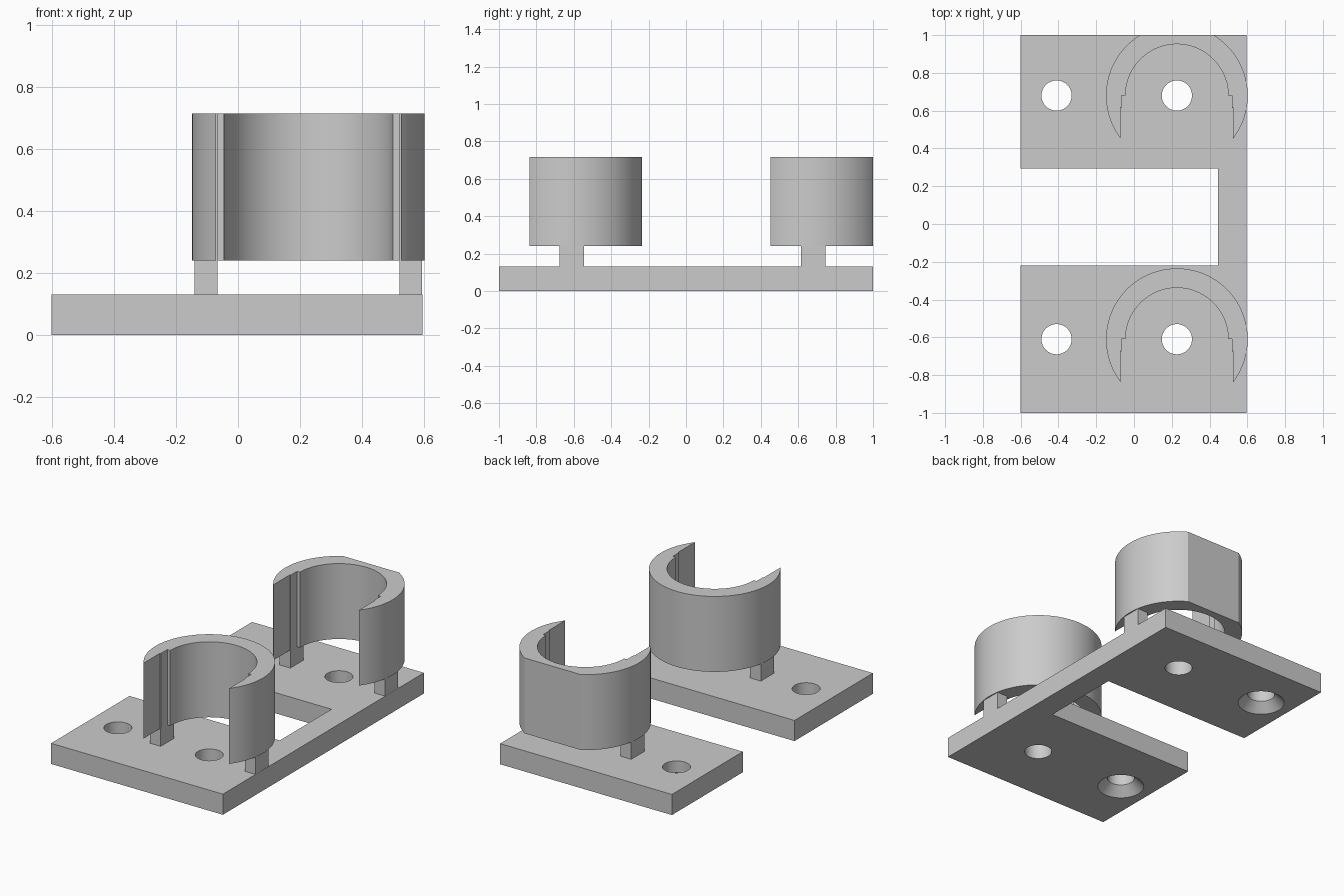
import bpy, bmesh, math

cube = bpy.data.objects.get("Cube")
if cube:
    bpy.data.objects.remove(cube, do_unlink=True)

grey = bpy.data.materials.new("plain grey")
grey.use_nodes = True
colour = (0.6, 0.6, 0.6, 1)
grey.diffuse_color = colour
grey.node_tree.nodes["Principled BSDF"].inputs["Base Color"].default_value = colour

BASE_TOP, CLIP_BOTTOM, CLIP_TOP = 0.13, 0.24, 0.715
LEFT, RIGHT = -0.602, 0.595
CLIP_X, HOLE_X = 0.227, -0.41
CLIP_YS = {"front": -0.61, "back": 0.68}
OUTER, INNER, HOLE = 0.375, 0.272, 0.08


def add_object(name, bm):
    bmesh.ops.recalc_face_normals(bm, faces=bm.faces)
    mesh = bpy.data.meshes.new(name)
    bm.to_mesh(mesh)
    bm.free()
    mesh.materials.append(grey)
    obj = bpy.data.objects.new(name, mesh)
    bpy.context.collection.objects.link(obj)
    return obj


def select(obj):
    bpy.ops.object.select_all(action='DESELECT')
    obj.select_set(True)
    bpy.context.view_layer.objects.active = obj


def smooth(obj):
    select(obj)
    bpy.ops.object.shade_smooth_by_angle(angle=math.radians(20))


def prism(name, outline, z0, z1):
    """Extrude a plan outline from z0 up to z1."""
    bm = bmesh.new()
    face = bm.faces.new([bm.verts.new((x, y, z0)) for x, y in outline])
    top = bmesh.ops.extrude_face_region(bm, geom=[face])["geom"]
    verts = [v for v in top if isinstance(v, bmesh.types.BMVert)]
    bmesh.ops.translate(bm, verts=verts, vec=(0, 0, z1 - z0))
    return add_object(name, bm)


def box(name, x0, x1, y0, y1, z0, z1):
    return prism(name, [(x0, y0), (x1, y0), (x1, y1), (x0, y1)], z0, z1)


def arc(radius, start, end, steps):
    angles = [start + (end - start) * i / steps for i in range(steps + 1)]
    return [(radius * math.cos(a), radius * math.sin(a)) for a in angles]


def cut_hole(target, x, y, countersunk):
    """Drill a round hole, optionally with a cone opening underneath."""
    bm = bmesh.new()
    shapes = [(HOLE, HOLE, -0.1, 0.3)]
    if countersunk:
        shapes = [(HOLE + 0.076, HOLE, -0.02, 0.056), (HOLE, HOLE, 0.056, 0.3)]
    rings = [(shapes[0][0], shapes[0][2])] + [(s[1], s[3]) for s in shapes]
    loops = [[bm.verts.new((x + px, y + py, z))
              for px, py in arc(r, 0, math.tau, 48)[:-1]] for r, z in rings]
    for low, high in zip(loops, loops[1:]):
        for i in range(48):
            j = (i + 1) % 48
            bm.faces.new((low[i], low[j], high[j], high[i]))
    bm.faces.new(loops[0])
    bm.faces.new(loops[-1])
    cutter = add_object("hole_cutter", bm)
    cutter.hide_render = True
    select(target)
    mod = target.modifiers.new("hole", 'BOOLEAN')
    mod.operation, mod.solver, mod.object = 'DIFFERENCE', 'EXACT', cutter
    bpy.ops.object.modifier_apply(modifier=mod.name)
    bpy.data.objects.remove(cutter, do_unlink=True)


# C-shaped base plate with four screw holes
base = prism("base_plate", [
    (LEFT, -1), (RIGHT, -1), (RIGHT, 1), (LEFT, 1),
    (LEFT, 0.295), (0.445, 0.295), (0.445, -0.22), (LEFT, -0.22)], 0, BASE_TOP)
for y in CLIP_YS.values():
    cut_hole(base, HOLE_X, y, True)
    cut_hole(base, CLIP_X, y, False)
smooth(base)

# Open ring clips, each on two posts
MOUTH, LIP, LIP_DEPTH = 0.298, 0.292, 0.063
tip = -math.acos(MOUTH / OUTER)
for place, cy in CLIP_YS.items():
    # The ring is trimmed flat where it would pass the rear edge of the base
    reach = min((1 - cy) / OUTER, 1)
    flat = math.asin(reach)
    outline = arc(OUTER, tip, flat, 48)
    outline += arc(OUTER, math.pi - flat, math.pi - tip, 48)[(reach == 1):]
    outline += [(-MOUTH, -LIP_DEPTH), (-LIP, -LIP_DEPTH), (-LIP, 0)]
    outline += arc(INNER, math.pi, 0, 64)
    outline += [(LIP, 0), (LIP, -LIP_DEPTH), (MOUTH, -LIP_DEPTH)]
    ring = prism(place + "_ring_clip", [(CLIP_X + x, cy + y) for x, y in outline],
                 CLIP_BOTTOM, CLIP_TOP)
    smooth(ring)
    for side, sign in (("left", 1), ("right", -1)):
        x0, x1 = sorted((CLIP_X + sign * 0.293, CLIP_X + sign * 0.367))
        box(f"{place}_{side}_post", x0, x1, cy - 0.065, cy + 0.065,
            BASE_TOP, CLIP_BOTTOM)
